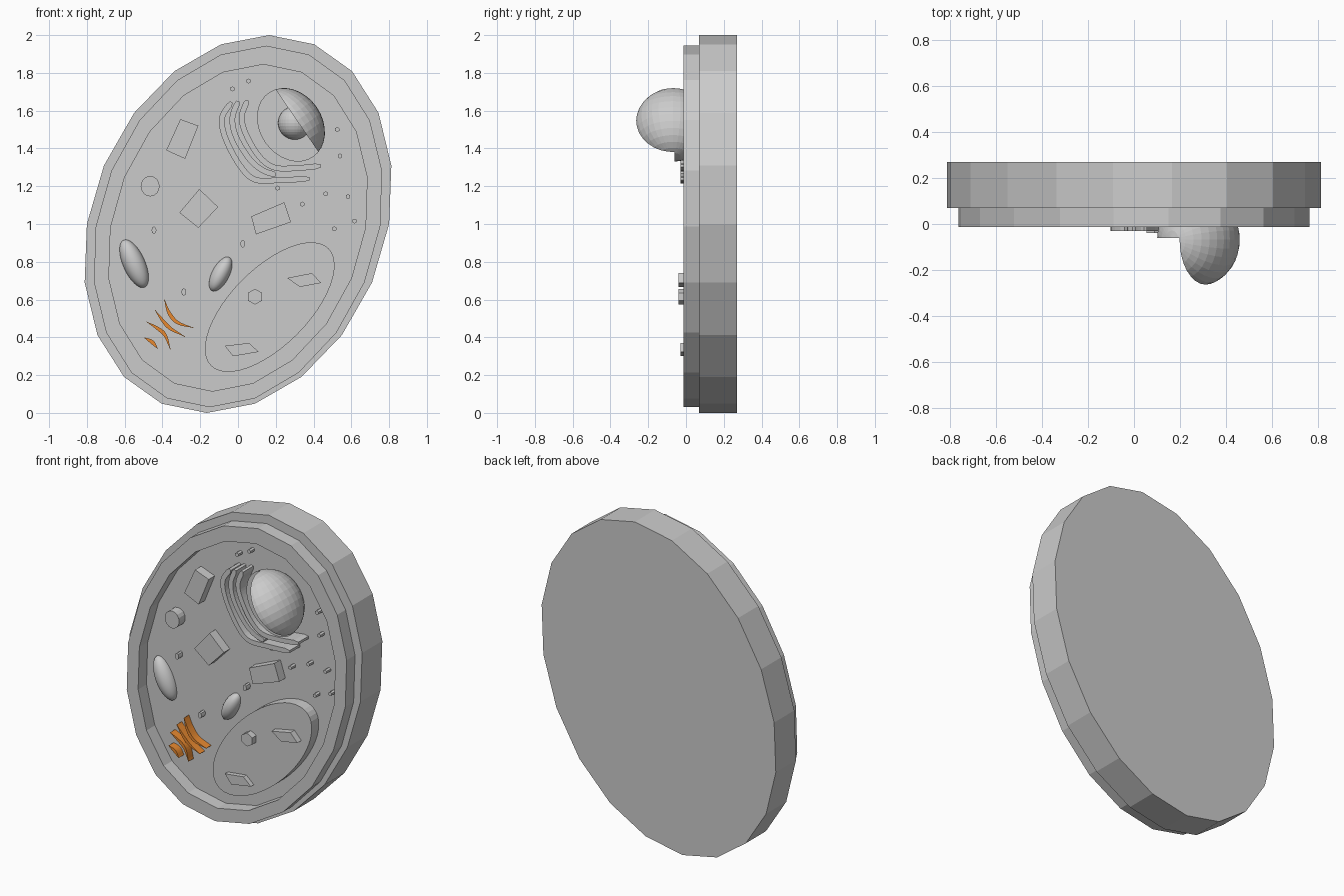
import bpy, bmesh, math
from mathutils import Vector, Matrix

if "Cube" in bpy.data.objects:
    bpy.data.objects.remove(bpy.data.objects["Cube"])

FLOOR = 0.07          # front face of the base plate; everything sits on it

def finish(bm, name, smooth=False):
    bmesh.ops.recalc_face_normals(bm, faces=bm.faces)
    me = bpy.data.meshes.new(name)
    bm.to_mesh(me)
    bm.free()
    for p in me.polygons:
        p.use_smooth = smooth
    ob = bpy.data.objects.new(name, me)
    bpy.context.collection.objects.link(ob)
    return ob

def add_prism(bm, pts, front, back):
    f = [bm.verts.new((x, front, z)) for x, z in pts]
    b = [bm.verts.new((x, back, z)) for x, z in pts]
    bm.faces.new(f)
    bm.faces.new(b[::-1])
    for i in range(len(pts)):
        j = (i + 1) % len(pts)
        bm.faces.new((f[i], b[i], b[j], f[j]))

def prism(name, pts, front, back=FLOOR):
    bm = bmesh.new()
    add_prism(bm, pts, front, back)
    return finish(bm, name)

def oval(cx, cz, c, d, n):
    """Sheared ellipse: c and d are conjugate half axes in x, z."""
    out = []
    for k in range(n):
        t = 2 * math.pi * k / n
        out.append((cx + c[0] * math.cos(t) + d[0] * math.sin(t),
                    cz + c[1] * math.cos(t) + d[1] * math.sin(t)))
    return out

def curve_points(path, steps=5):
    """Catmull-Rom smoothing of a short path."""
    p = [Vector(q) for q in path]
    p = [2 * p[0] - p[1]] + p + [2 * p[-1] - p[-2]]
    out = []
    for i in range(1, len(p) - 2):
        a, b, c, d = p[i - 1:i + 3]
        for s in range(steps):
            t = s / steps
            out.append(0.5 * (2 * b + (c - a) * t + (2 * a - 5 * b + 4 * c - d) * t * t
                              + (3 * b - a - 3 * c + d) * t ** 3))
    return out + [p[-2]]

def ribbon(name, path, width, front, taper=False):
    """Raised strip that follows a path, with rounded or pointed ends."""
    pts = curve_points(path)
    left, right = [], []
    n = len(pts) - 1
    for i, q in enumerate(pts):
        d = (pts[min(i + 1, n)] - pts[max(i - 1, 0)]).normalized()
        u = i / n
        w = width / 2 * (max(0.15, math.sin(math.pi * u)) if taper
                         else (0.5 if i in (0, n) else 1))
        s = Vector((-d.y, d.x)) * w
        left.append(q + s)
        right.append(q - s)
    bm = bmesh.new()
    rows = [[bm.verts.new((v.x, y, v.y)) for v in side]
            for side, y in ((left, front), (right, front), (right, FLOOR), (left, FLOOR))]
    for i in range(n):
        for k in range(4):
            a, b = rows[k], rows[(k + 1) % 4]
            bm.faces.new((a[i], b[i], b[i + 1], a[i + 1]))
    for i in (0, n):
        bm.faces.new([r[i] for r in rows])
    return finish(bm, name)

def ellipsoid(bm, center, semi, angle, seg=32, rings=16):
    """semi = (across, depth, along); angle turns it in the front view."""
    m = (Matrix.Translation(center) @ Matrix.Rotation(angle, 4, 'Y')
         @ Matrix.Diagonal((*semi, 1)))
    bmesh.ops.create_uvsphere(bm, u_segments=seg, v_segments=rings, radius=1, matrix=m)

def cut(bm, co, no):
    """Remove the side the normal points to and cap the hole."""
    r = bmesh.ops.bisect_plane(bm, geom=bm.verts[:] + bm.edges[:] + bm.faces[:], dist=1e-5,
                               plane_co=co, plane_no=no, clear_outer=True)
    edges = [e for e in bm.edges if e.is_valid and e.is_boundary]
    bmesh.ops.holes_fill(bm, edges=edges, sides=0)

# Cell wall plate
prism("cell_wall", oval(0, 1, (0.165, 1.0), (0.80, 0), 20), FLOOR, 0.27)

# Raised membrane rim
bm = bmesh.new()
loops = []
for (c, d, cz) in (((0.15, 0.957), (0.753, 0), 0.987), ((0.135, 0.865), (0.675, 0), 0.98)):
    for y in (-0.013, FLOOR):
        loops.append([bm.verts.new((x, y, z)) for x, z in oval(0, cz, c, d, 20)])
of, ob_, inf, inb = loops
for a, b in ((ob_, of), (of, inf), (inf, inb), (inb, ob_)):
    for i in range(20):
        j = (i + 1) % 20
        bm.faces.new((a[i], a[j], b[j], b[i]))
finish(bm, "membrane_rim")

# Vacuole with its crystals
prism("vacuole", oval(0.168, 0.56, (0.311, 0.311), (0.145, -0.145), 48), 0.0)
prism("vacuole_crystal_upper", [(0.26, 0.714), (0.392, 0.74), (0.44, 0.688), (0.328, 0.667)], -0.04, 0.0)
prism("vacuole_crystal_lower", [(-0.07, 0.355), (0.058, 0.37), (0.11, 0.323), (-0.026, 0.30)], -0.03, 0.0)
prism("vacuole_granule", oval(0.09, 0.615, (0, 0.042), (0.042, 0), 6), -0.04, 0.0)

# Nucleus: full back part plus the uncut front half
NC, NS = Vector((0.28, -0.068, 1.525)), (0.166, 0.202, 0.207)
TILT = -math.atan2(0.566, 0.824)
normal = Vector((0.824, 0, 0.566))
split = Vector((0.28, -0.06, 1.525))
bm = bmesh.new()
ellipsoid(bm, NC, NS, TILT)
cut(bm, split, (0, -1, 0))
finish(bm, "nucleus_back")
bm = bmesh.new()
ellipsoid(bm, NC, NS, TILT)
cut(bm, split, (0, 1, 0))
cut(bm, NC + normal * 0.039, -normal)
finish(bm, "nucleus_front_half")
bm = bmesh.new()
ellipsoid(bm, (0.30, -0.06, 1.535), (0.088, 0.088, 0.088), 0)
finish(bm, "nucleolus")

# Reticulum strips around the nucleus
for i, path in enumerate((
        [(-0.035, 1.645), (-0.085, 1.56), (-0.065, 1.45), (0.01, 1.31), (0.09, 1.235), (0.22, 1.232), (0.38, 1.24)],
        [(0.0, 1.65), (-0.03, 1.56), (-0.01, 1.46), (0.06, 1.345), (0.13, 1.285), (0.2, 1.26)],
        [(0.05, 1.655), (0.02, 1.57), (0.04, 1.48), (0.11, 1.36), (0.19, 1.30), (0.3, 1.295), (0.44, 1.308)])):
    ribbon(f"reticulum_strip_{i + 1}", path, 0.03, -0.03)

# Orange stacked crescents
orange = bpy.data.materials.new("orange")
orange.diffuse_color = (0.8, 0.25, 0.03, 1)
orange.use_nodes = True
orange.node_tree.nodes["Principled BSDF"].inputs["Base Color"].default_value = orange.diffuse_color
for i, path in enumerate((
        [(-0.39, 0.60), (-0.365, 0.53), (-0.32, 0.478), (-0.235, 0.45)],
        [(-0.44, 0.545), (-0.395, 0.485), (-0.355, 0.445), (-0.28, 0.403)],
        [(-0.485, 0.483), (-0.425, 0.447), (-0.385, 0.41), (-0.358, 0.335)],
        [(-0.495, 0.398), (-0.455, 0.375), (-0.425, 0.34)])):
    ribbon(f"golgi_crescent_{i + 1}", path, 0.02, 0.02, True).data.materials.append(orange)

# Plastid blocks
for i, quad in enumerate((
        [(-0.305, 1.555), (-0.21, 1.52), (-0.28, 1.345), (-0.38, 1.39)],
        [(-0.205, 1.185), (-0.105, 1.09), (-0.21, 0.98), (-0.31, 1.06)],
        [(0.245, 1.115), (0.28, 1.01), (0.095, 0.945), (0.07, 1.04)])):
    prism(f"plastid_block_{i + 1}", quad, 0.01)
prism("round_body", oval(-0.465, 1.2, (0, 0.054), (0.05, 0), 16), 0.01)

# Mitochondria
for name, c, s, a in (("mitochondrion_left", (-0.55, FLOOR, 0.79), (0.058, 0.06, 0.137), -0.42),
                      ("mitochondrion_middle", (-0.092, FLOOR, 0.735), (0.046, 0.055, 0.1), 0.48)):
    bm = bmesh.new()
    ellipsoid(bm, c, s, a)
    finish(bm, name, True)

# Ribosome dots
bm = bmesh.new()
for x, z in ((-0.03, 1.715), (0.055, 1.757), (0.525, 1.5), (0.54, 1.36), (0.465, 1.16),
             (0.583, 1.145), (0.617, 1.015), (0.51, 0.975), (0.34, 1.105), (0.21, 1.19)):
    add_prism(bm, oval(x, z, (0, 0.013), (0.013, 0), 6), 0.03, FLOOR)
for x, z in ((-0.445, 0.967), (0.025, 0.895), (-0.287, 0.64)):
    add_prism(bm, oval(x, z, (0, 0.02), (0.013, 0), 8), 0.03, FLOOR)
finish(bm, "ribosome_dots")
